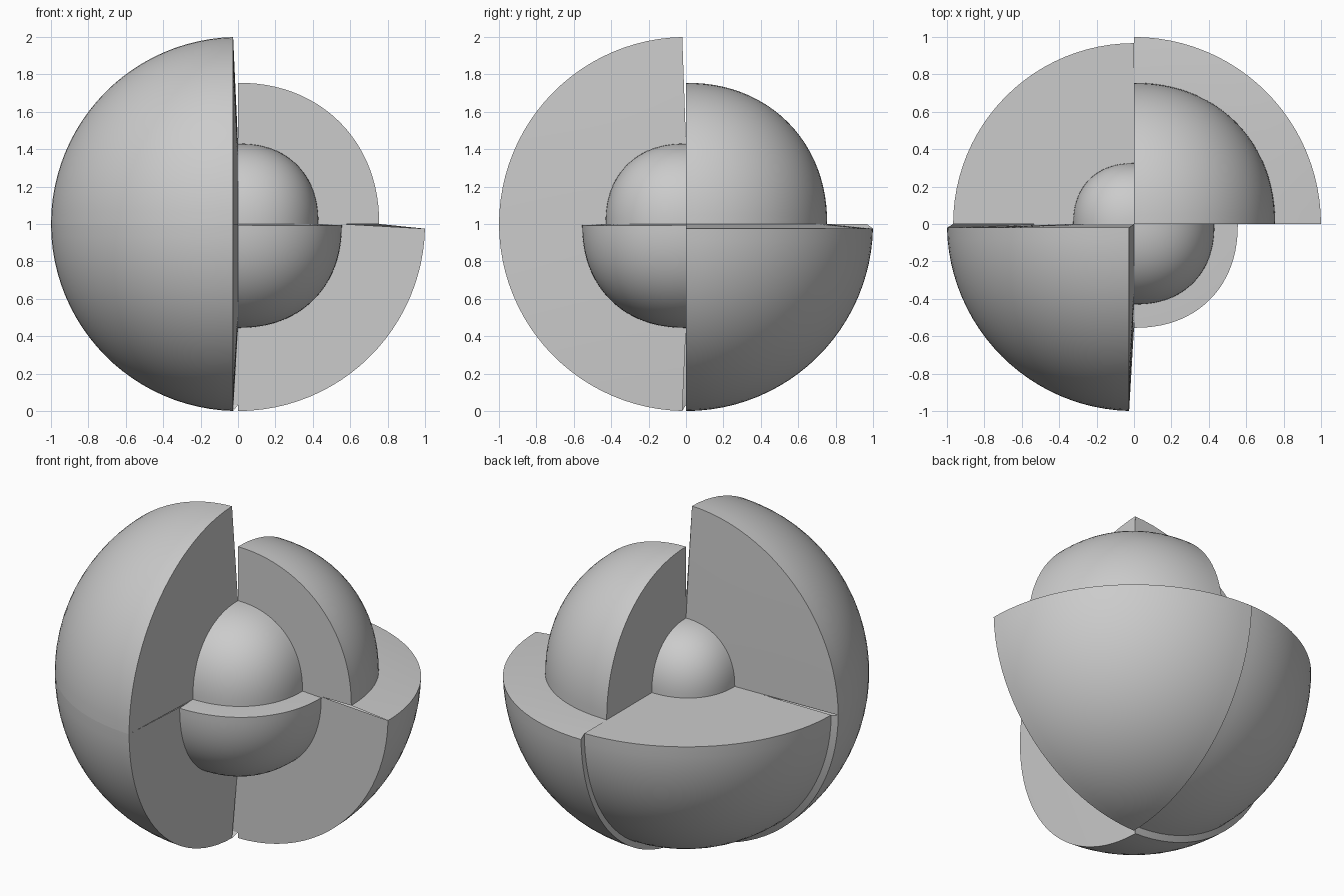
import bpy, bmesh, math
from mathutils import Vector

old = bpy.data.objects.get("Cube")
if old:
    bpy.data.objects.remove(old, do_unlink=True)

grey = bpy.data.materials.new("plain_grey")
grey.use_nodes = True
colour = (0.6, 0.6, 0.6, 1)
grey.diffuse_color = colour
grey.node_tree.nodes["Principled BSDF"].inputs["Base Color"].default_value = colour

STEPS = 24
CENTRE = Vector((0, 0, 1))

# Octant signs: name, radius, roundness power, wall setback on x, y, z
OCTANTS = {
    (-1, -1, 1): ("right_front_upper_segment", 1.0, 2, (.026, .02, 0)),
    (-1, -1, -1): ("right_front_lower_segment", 1.0, 2, (.026, .02, 0)),
    (1, 1, -1): ("left_back_lower_segment", 1.0, 2, (0, 0, .025)),
    (-1, 1, -1): ("right_back_lower_segment", .967, 2, (0, 0, 0)),
    (1, 1, 1): ("left_back_upper_segment", .755, 2.12, (0, 0, 0)),
    (1, -1, -1): ("left_front_lower_segment", .555, 2.2, (0, 0, .012)),
    (1, -1, 1): ("left_front_upper_segment", .43, 2.25, (0, 0, 0)),
    (-1, 1, 1): ("right_back_upper_segment", .325, 2.25, (0, 0, 0)),
}


def ball_point(weights, signs, radius, power, setback=(0, 0, 0)):
    """Point on a rounded octant, with its borders set back from the planes."""
    c = [math.sin(w * math.pi / 2) for w in weights]
    size = math.sqrt(sum(v * v for v in c))
    c = [d + (1 - d) * v / size for v, d in zip(c, setback)]
    size = sum(v ** power for v in c) ** (1 / power)
    return CENTRE + Vector([s * radius * v / size for s, v in zip(signs, c)])


def build_octant(signs):
    name, radius, power, setback = OCTANTS[signs]
    bm = bmesh.new()

    # Curved outer skin
    skin = {}
    for i in range(STEPS + 1):
        for j in range(STEPS + 1 - i):
            w = (i / STEPS, j / STEPS, (STEPS - i - j) / STEPS)
            skin[i, j] = bm.verts.new(ball_point(w, signs, radius, power, setback))
    for i in range(STEPS):
        for j in range(STEPS - i):
            bm.faces.new((skin[i, j], skin[i + 1, j], skin[i, j + 1]))
            if i + j < STEPS - 1:
                bm.faces.new((skin[i + 1, j], skin[i + 1, j + 1], skin[i, j + 1]))

    # Three cut walls, each slanting back from the neighbouring segment
    hub = bm.verts.new(CENTRE)
    borders = ([(0, k) for k in range(STEPS + 1)],
               [(k, 0) for k in range(STEPS + 1)],
               [(k, STEPS - k) for k in range(STEPS + 1)])
    for axis, border in enumerate(borders):
        other = tuple(-s if n == axis else s for n, s in enumerate(signs))
        _, reach, bulge, _ = OCTANTS[other]
        if reach >= radius:
            reach, bulge = radius / 2, power
        inner = []
        for i, j in border:
            w = (i / STEPS, j / STEPS, (STEPS - i - j) / STEPS)
            inner.append(bm.verts.new(ball_point(w, signs, reach, bulge)))
        for k in range(STEPS):
            a, b = skin[border[k]], skin[border[k + 1]]
            bm.faces.new((a, b, inner[k + 1], inner[k]))
            bm.faces.new((inner[k], inner[k + 1], hub))

    bmesh.ops.recalc_face_normals(bm, faces=bm.faces)
    mesh = bpy.data.meshes.new(name)
    bm.to_mesh(mesh)
    bm.free()
    mesh.materials.append(grey)
    obj = bpy.data.objects.new(name, mesh)
    bpy.context.collection.objects.link(obj)
    return obj


bpy.ops.object.select_all(action='DESELECT')
for key in OCTANTS:
    part = build_octant(key)
    part.select_set(True)
    bpy.context.view_layer.objects.active = part
bpy.ops.object.shade_smooth_by_angle(angle=math.radians(30))
